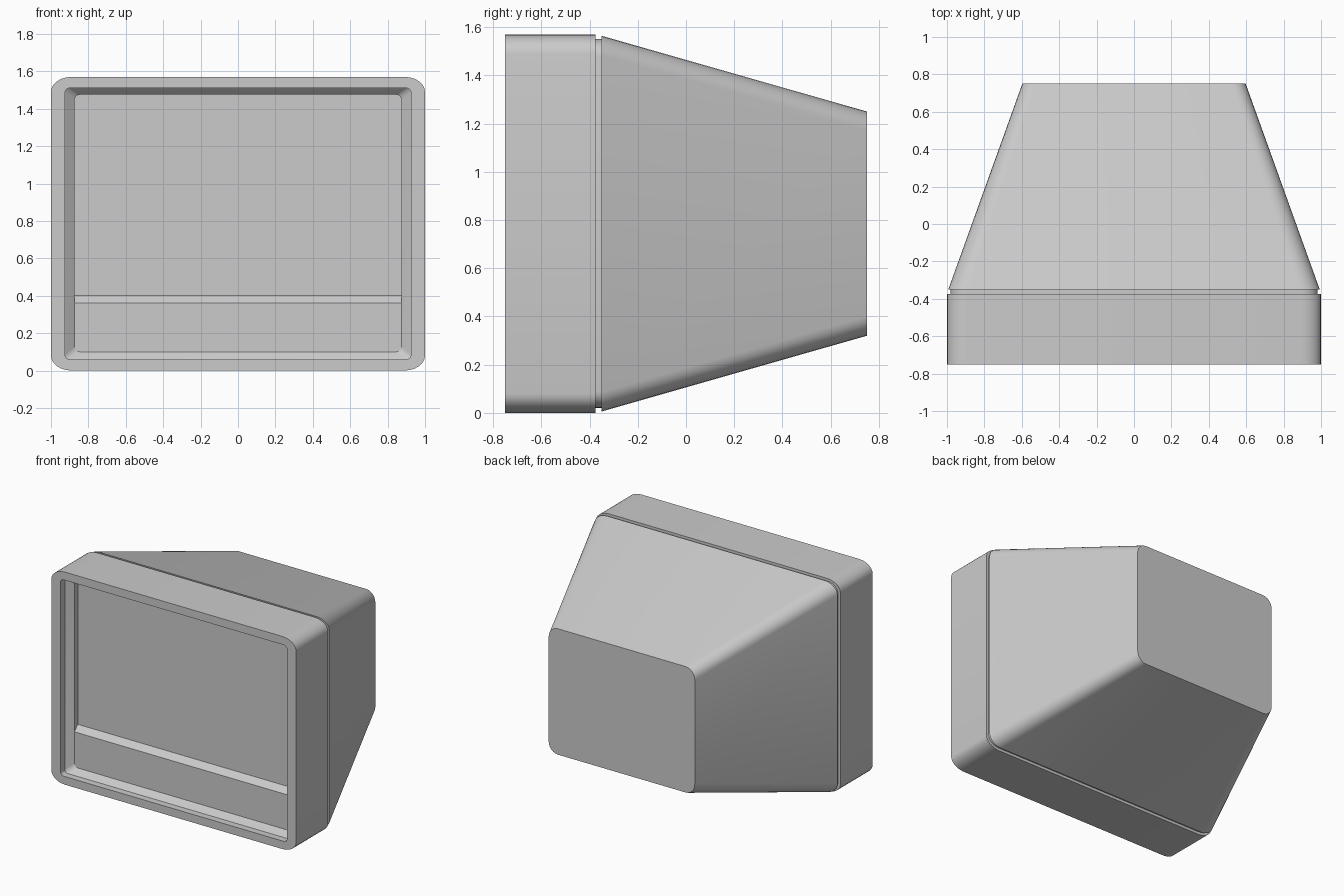
import bpy, bmesh, math

if "Cube" in bpy.data.objects:
    bpy.data.objects.remove(bpy.data.objects["Cube"])


def rounded_rect(y, hw, z0, z1, rx, rz, n=6):
    """Rounded rectangle outline lying in a plane of constant y."""
    pts = []
    for k, (sx, sz) in enumerate([(1, 1), (-1, 1), (-1, -1), (1, -1)]):
        cx = sx * (hw - rx)
        cz = z1 - rz if sz > 0 else z0 + rz
        for i in range(n + 1):
            a = math.pi / 2 * (k + i / n)
            pts.append((cx + rx * math.cos(a), y, cz + rz * math.sin(a)))
    return pts


def finish(name, bm, angle=30):
    bmesh.ops.recalc_face_normals(bm, faces=bm.faces)
    me = bpy.data.meshes.new(name)
    bm.to_mesh(me)
    bm.free()
    ob = bpy.data.objects.new(name, me)
    bpy.context.collection.objects.link(ob)
    bpy.ops.object.select_all(action='DESELECT')
    ob.select_set(True)
    bpy.context.view_layer.objects.active = ob
    bpy.ops.object.shade_smooth_by_angle(angle=math.radians(angle))
    return ob


def loft(name, sections):
    """Skin a chain of rounded rectangles and cap both ends."""
    bm = bmesh.new()
    rings = [[bm.verts.new(p) for p in rounded_rect(*s)] for s in sections]
    for a, b in zip(rings, rings[1:]):
        for i in range(len(a)):
            j = (i + 1) % len(a)
            bm.faces.new((a[i], a[j], b[j], b[i]))
    bm.faces.new(rings[0])
    bm.faces.new(rings[-1])
    return finish(name, bm)


# Monitor case: recessed screen, bezel, front shell, seam groove, tapered back
loft("monitor_case", [
    (-0.62, 0.875, 0.10, 1.475, 0.03, 0.03),
    (-0.66, 0.875, 0.10, 1.475, 0.03, 0.03),
    (-0.70, 0.925, 0.06, 1.51, 0.025, 0.025),
    (-0.75, 0.925, 0.06, 1.51, 0.025, 0.025),
    (-0.75, 1.00, 0.00, 1.57, 0.11, 0.08),
    (-0.375, 1.00, 0.00, 1.57, 0.11, 0.08),
    (-0.375, 0.98, 0.02, 1.55, 0.09, 0.07),
    (-0.35, 0.98, 0.02, 1.55, 0.09, 0.07),
    (-0.35, 0.993, 0.006, 1.564, 0.105, 0.08),
    (0.75, 0.597, 0.32, 1.25, 0.075, 0.08),
])

# Lower control panel with a sloped top edge below the screen
profile = [(-0.61, 0.09), (-0.66, 0.09), (-0.66, 0.36), (-0.62, 0.40), (-0.61, 0.40)]
bm = bmesh.new()
ends = [[bm.verts.new((x, y, z)) for y, z in profile] for x in (-0.878, 0.878)]
for i in range(len(profile)):
    j = (i + 1) % len(profile)
    bm.faces.new((ends[0][i], ends[0][j], ends[1][j], ends[1][i]))
for e in ends:
    bm.faces.new(e)
finish("lower_panel", bm)
